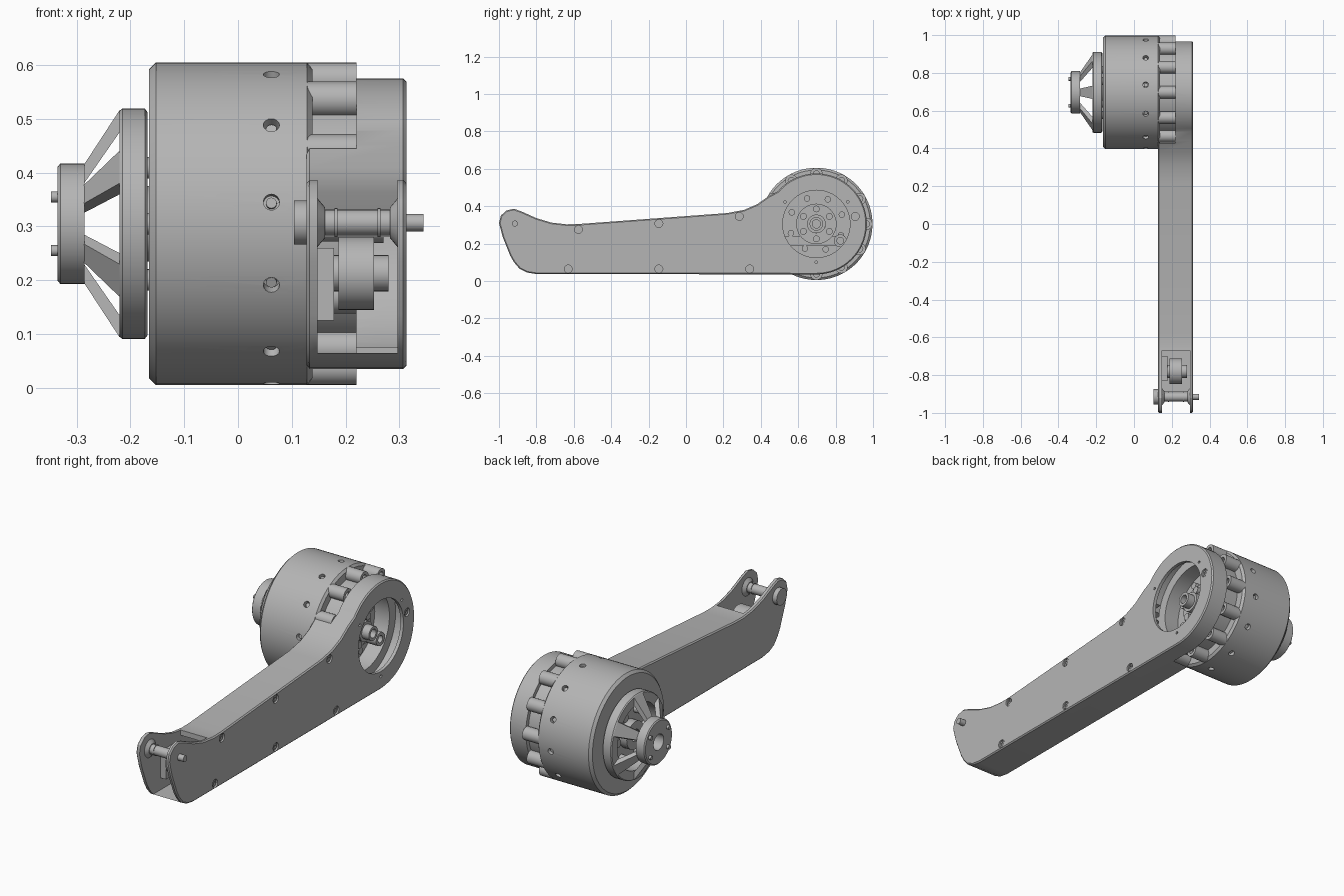
import bpy, bmesh, math
from math import sin, cos, pi, radians
from mathutils import Vector, Matrix

cube = bpy.data.objects.get("Cube")
if cube:
    bpy.data.objects.remove(cube)

HUB = (0.697, 0.305)          # y, z of the motor axis
metal = bpy.data.materials.new("machined_grey")
metal.use_nodes = True
GREY = (0.46, 0.46, 0.46, 1)
metal.diffuse_color = GREY
metal.node_tree.nodes["Principled BSDF"].inputs["Base Color"].default_value = GREY


def finish(name, bm):
    bmesh.ops.remove_doubles(bm, verts=bm.verts, dist=1e-5)
    bmesh.ops.recalc_face_normals(bm, faces=bm.faces)
    mesh = bpy.data.meshes.new(name)
    bm.to_mesh(mesh)
    bm.free()
    mesh.materials.append(metal)
    obj = bpy.data.objects.new(name, mesh)
    bpy.context.collection.objects.link(obj)
    return obj


def lathe(name, profile, centre=HUB, steps=32, closed=True):
    """Spin a closed (x, radius) profile round an axis along x."""
    bm = bmesh.new()
    verts = [bm.verts.new((x, centre[0], centre[1] + r)) for x, r in profile]
    edges = [bm.edges.new((verts[i - 1], verts[i])) for i in range(0 if closed else 1, len(verts))]
    bmesh.ops.spin(bm, geom=verts + edges, cent=(0, *centre), axis=(1, 0, 0),
                   angle=2 * pi, steps=steps)
    return finish(name, bm)


def rod(name, x0, x1, r, centre=HUB, steps=24):
    return lathe(name, [(x0, 0), (x0, r), (x1, r), (x1, 0)], centre, steps, False)


def prism(name, points, lo, hi):
    """Extrude a (y, z) outline along x."""
    bm = bmesh.new()
    face = bm.faces.new([bm.verts.new((lo, y, z)) for y, z in points])
    new = bmesh.ops.extrude_face_region(bm, geom=[face])["geom"]
    bmesh.ops.translate(bm, verts=[v for v in new if isinstance(v, bmesh.types.BMVert)],
                        vec=(hi - lo, 0, 0))
    return finish(name, bm)


def apply(obj, kind, **settings):
    mod = obj.modifiers.new(kind, kind)
    for key, value in settings.items():
        setattr(mod, key, value)
    bpy.context.view_layer.objects.active = obj
    bpy.ops.object.modifier_apply(modifier=mod.name)


def cut(obj, cutter):
    apply(obj, "BOOLEAN", operation="DIFFERENCE", object=cutter, solver="EXACT")
    bpy.data.objects.remove(cutter)


def polar(radius, degrees, centre=HUB):
    a = radians(degrees)
    return centre[0] + radius * cos(a), centre[1] + radius * sin(a)


# Arm: rounded outline, hollowed out, with an open fork at the front
outline = [(-1.0, 0.31), (-0.99, 0.35), (-0.96, 0.377), (-0.92, 0.386), (-0.88, 0.372),
           (-0.8, 0.336), (-0.72, 0.312), (-0.64, 0.303), (-0.58, 0.304),
           (0.22, 0.363), (0.31, 0.38), (0.38, 0.41), (0.44, 0.452)]
outline += [polar(0.27, 140 - 5 * i) for i in range(47)]
outline += [(-0.8, 0.037), (-0.85, 0.045), (-0.89, 0.065), (-0.92, 0.1), (-0.94, 0.135), (-0.98, 0.235)]
arm = prism("arm_housing", outline, 0.127, 0.313)
apply(arm, "BEVEL", width=0.006, segments=1, limit_method="ANGLE", angle_limit=radians(60))
cavity = [(-1.1, 0.065), (0.6, 0.065), (0.6, 0.4), (0.38, 0.385), (0.22, 0.34),
          (-0.58, 0.28), (-0.67, 0.28), (-0.67, 0.6), (-1.1, 0.6)]
cut(arm, prism("cavity_cutter", cavity, 0.148, 0.296))
cut(arm, rod("hub_cavity_cutter", 0.148, 0.296, 0.25, steps=64))
cut(arm, rod("hub_hole_cutter", 0.2, 0.4, 0.18, steps=64))
cut(arm, rod("motor_seat_cutter", 0.1, 0.22, 0.302, steps=64))

# Countersunk screws along the outer side of the arm
for spot in [(-0.575, 0.275), (-0.145, 0.307), (0.285, 0.345), (-0.63, 0.064),
             (-0.145, 0.064), (0.34, 0.064), (0.905, 0.345)]:
    cut(arm, rod("screw_cutter", 0.303, 0.35, 0.021, spot, 20))
    lathe("arm_screw", [(0.3, 0), (0.3, 0.015), (0.309, 0.015), (0.309, 0.008),
                        (0.304, 0.008), (0.304, 0)], spot, 16, False)
for angle in (35, 145, 270):
    cut(arm, rod("pin_hole_cutter", 0.303, 0.35, 0.007, polar(0.205, angle), 12))

# Front axle in the fork
axle = (-0.915, 0.307)
rod("fork_axle", 0.12, 0.345, 0.016, axle)
rod("axle_sleeve", 0.148, 0.296, 0.024, axle)
rod("axle_head", 0.104, 0.128, 0.041, axle)
for x, inner in ((0.148, 0.162), (0.296, 0.282)):
    lathe("axle_washer", [(x, 0), (x, 0.045), (inner, 0.028), (inner, 0)], axle, 24, False)
for x in (0.182, 0.262):
    rod("axle_collar", x - 0.003, x + 0.003, 0.027, axle)

# Guide roller behind the axle
roller = (-0.78, 0.213)
rod("guide_roller", 0.187, 0.253, 0.068, roller, 40)
rod("roller_axle", 0.148, 0.28, 0.034, roller)
prism("roller_bracket", [(-0.83, 0.125), (-0.7, 0.125), (-0.7, 0.26), (-0.83, 0.26)], 0.148, 0.178)

# Motor drum with radial screw holes
drum = lathe("motor_drum", [(-0.165, 0), (-0.165, 0.287), (-0.152, 0.3), (0.128, 0.3),
                            (0.138, 0.288), (0.138, 0)], steps=96, closed=False)
for k in range(12):
    spin = Matrix.Translation((0, *HUB)) @ Matrix.Rotation(radians(172.3 + 30 * k), 4, "X")
    for name, r, low, high in (("hole", 0.015, 0.275, 0.33), ("radial_screw", 0.01, 0.27, 0.288)):
        bm = bmesh.new()
        bmesh.ops.create_cone(bm, cap_ends=True, segments=16, radius1=r, radius2=r, depth=high - low,
                              matrix=spin @ Matrix.Translation((0.062, (low + high) / 2, 0))
                              @ Matrix.Rotation(pi / 2, 4, "X"))
        part = finish(name, bm)
        if name == "hole":
            cut(drum, part)

# Lugs round the rear of the drum
lathe("lug_ring", [(0.13, 0.2), (0.13, 0.25), (0.22, 0.25), (0.22, 0.2)], steps=64)
for k in range(12):
    lathe("motor_lug", [(0.12, 0), (0.12, 0.033), (0.22, 0.033), (0.22, 0.017), (0.2, 0.017),
                        (0.2, 0)], polar(0.267, 30 * k), 20, False)

# Gear parts seen through the hub hole
lathe("rear_plate", [(0.13, 0.05), (0.13, 0.108), (0.18, 0.108), (0.18, 0.05)], steps=48)
lathe("rear_shaft", [(0.13, 0), (0.13, 0.05), (0.23, 0.05), (0.23, 0.036), (0.27, 0.036),
                     (0.27, 0.022), (0.2, 0.022), (0.2, 0)], steps=32, closed=False)
for k in range(6):
    rod("rear_bolt", 0.17, 0.195, 0.018, polar(0.08, 30 + 60 * k), 16)
for k in range(8):
    rod("gear_bolt", 0.13, 0.165, 0.017, polar(0.145, 20 + 45 * k), 16)
prism("cross_bar", [(0.53, 0.19), (0.83, 0.19), (0.83, 0.24), (0.53, 0.24)], 0.135, 0.16)
lathe("idler", [(0.13, 0), (0.13, 0.034), (0.22, 0.034), (0.22, 0.018), (0.19, 0.018), (0.19, 0)],
      (0.825, 0.215), 24, False)

# Output flange: ring, tapered spokes and end disc
lathe("flange_ring", [(-0.168, 0.165), (-0.168, 0.207), (-0.173, 0.214), (-0.215, 0.214),
                      (-0.22, 0.21), (-0.22, 0.165)], steps=72)
lathe("end_disc", [(-0.335, 0.04), (-0.335, 0.106), (-0.33, 0.112), (-0.285, 0.112),
                   (-0.285, 0.04)], steps=48)
for k in range(6):
    bm = bmesh.new()
    turn = Matrix.Translation((0, *HUB)) @ Matrix.Rotation(radians(60 * k), 4, "X")
    rings = []
    for side in (-1, 1):
        corners = [(-0.22, 0.211, 0.035), (-0.22, 0.17, 0.035), (-0.286, 0.075, 0.02), (-0.286, 0.11, 0.02)]
        rings.append([bm.verts.new(turn @ Vector((x, side * w, r))) for x, r, w in corners])
        bm.faces.new(rings[-1])
    for i in range(4):
        bm.faces.new((rings[0][i - 1], rings[0][i], rings[1][i], rings[1][i - 1]))
    finish("flange_spoke", bm)
    rod("front_bolt", -0.195, -0.16, 0.02, polar(0.12, 60 * k), 16)
lathe("front_hub", [(-0.16, 0.03), (-0.16, 0.07), (-0.205, 0.07), (-0.205, 0.03)])
for angle in (35, 145, 215, 325):
    rod("disc_pin", -0.347, -0.33, 0.01, polar(0.087, angle), 16)

# Crisp edges with smooth curved faces
for obj in bpy.context.scene.objects:
    obj.select_set(obj.type == "MESH")
bpy.context.view_layer.objects.active = arm
bpy.ops.object.shade_smooth_by_angle(angle=radians(30))
